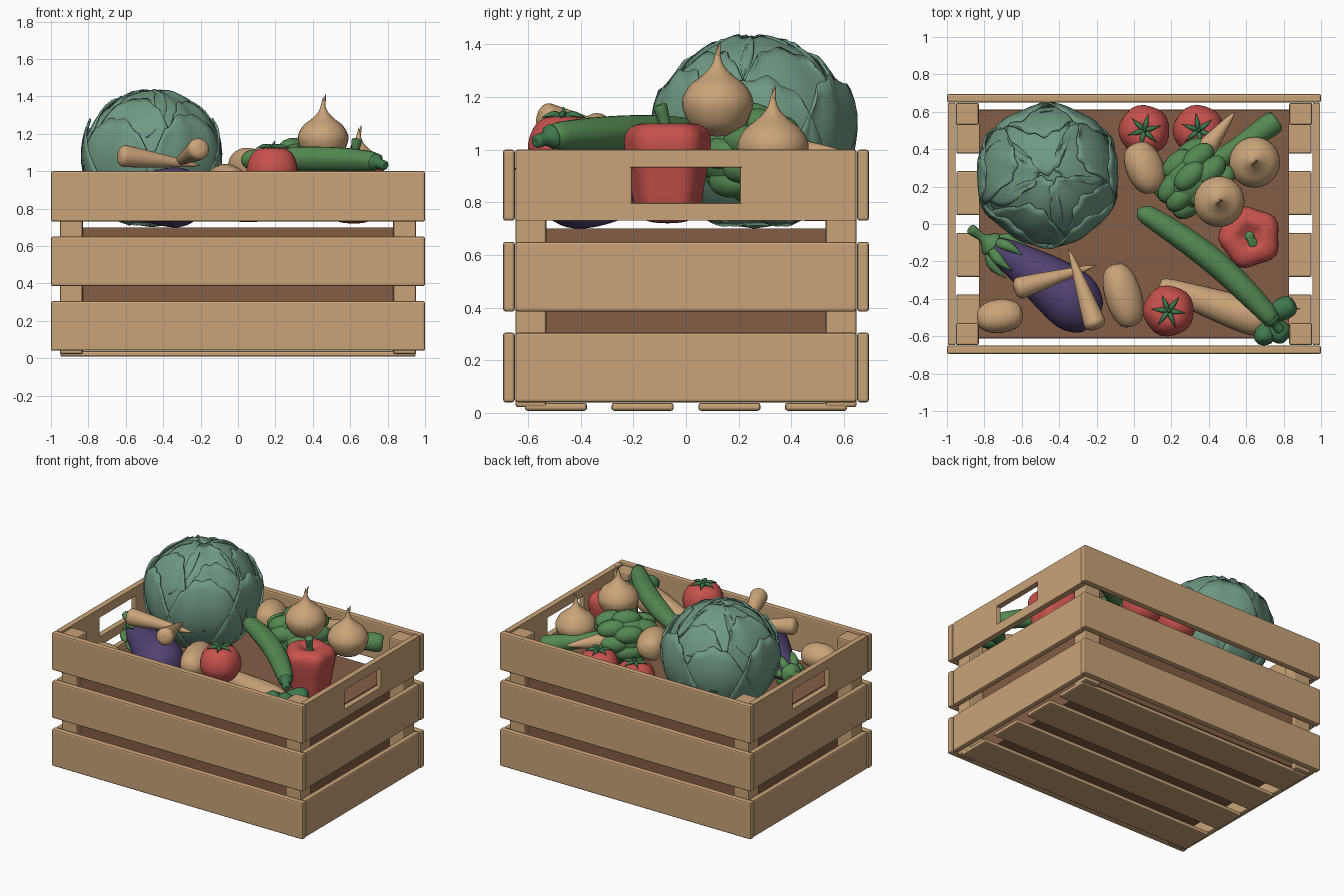
import bpy, bmesh, math, random
from mathutils import Vector, Matrix

random.seed(4)
cube = bpy.data.objects.get("Cube")
if cube:
    bpy.data.objects.remove(cube)


def material(name, rgb):
    m = bpy.data.materials.new(name)
    m.use_nodes = True
    m.diffuse_color = (*rgb, 1)
    bsdf = m.node_tree.nodes["Principled BSDF"]
    bsdf.inputs["Base Color"].default_value = (*rgb, 1)
    bsdf.inputs["Roughness"].default_value = 0.7
    return m


TAN = material("tan", (0.59, 0.37, 0.19))
BROWN = material("brown", (0.23, 0.11, 0.06))
RED = material("red", (0.58, 0.085, 0.075))
GREEN = material("green", (0.09, 0.25, 0.085))
DARK = material("leaf_green", (0.05, 0.19, 0.075))
PALE = material("cabbage_green", (0.16, 0.32, 0.23))
PURPLE = material("purple", (0.085, 0.055, 0.17))


def finish(bm, name, mat, smooth=True):
    bmesh.ops.recalc_face_normals(bm, faces=bm.faces)
    me = bpy.data.meshes.new(name)
    bm.to_mesh(me)
    bm.free()
    me.materials.append(mat)
    for p in me.polygons:
        p.use_smooth = smooth
    ob = bpy.data.objects.new(name, me)
    bpy.context.collection.objects.link(ob)
    return ob


def bevel(ob, width):
    mod = ob.modifiers.new("bevel", "BEVEL")
    mod.width, mod.segments, mod.limit_method = width, 2, "ANGLE"


def box(name, lo, hi, mat=TAN, edge=0.01):
    lo, hi = Vector(lo), Vector(hi)
    bm = bmesh.new()
    bmesh.ops.create_cube(bm, size=1)
    bmesh.ops.scale(bm, vec=hi - lo, verts=bm.verts)
    bmesh.ops.translate(bm, vec=(lo + hi) / 2, verts=bm.verts)
    ob = finish(bm, name, mat, False)
    if edge:
        bevel(ob, edge)
    return ob


def smooth_profile(pts, steps=4):
    """Catmull-Rom through (position, radius) points."""
    p = [Vector(q) for q in pts]
    p = [p[0]] + p + [p[-1]]
    out = []
    for a, b, c, d in zip(p, p[1:], p[2:], p[3:]):
        for i in range(steps):
            s = i / steps
            out.append(0.5 * (2 * b + (c - a) * s + (2 * a - 5 * b + 4 * c - d) * s * s
                              + (3 * b - a - 3 * c + d) * s ** 3))
    return out + [p[-1]]


def lathe(name, mat, profile, base, tip, lobes=0, depth=0, bend=(0, 0, 0), sides=24):
    """Turned body from base to tip; profile is (fraction along, radius)."""
    base, axis = Vector(base), Vector(tip) - Vector(base)
    rot = axis.to_track_quat("Z", "Y")
    bm, rings = bmesh.new(), []
    for t, r in smooth_profile(profile):
        mid = base + axis * t + Vector(bend) * math.sin(math.pi * t)
        if r < 1e-3:
            rings.append([bm.verts.new(mid)] * sides)
            continue
        ring = []
        for i in range(sides):
            a = math.tau * i / sides
            k = r * (1 + depth * math.cos(lobes * a))
            ring.append(bm.verts.new(mid + rot @ Vector((k * math.cos(a), k * math.sin(a), 0))))
        rings.append(ring)
    for lo, hi in zip(rings, rings[1:]):
        for i in range(sides):
            j = (i + 1) % sides
            vs = list(dict.fromkeys((lo[i], lo[j], hi[j], hi[i])))
            if len(vs) > 2:
                bm.faces.new(vs)
    return finish(bm, name, mat)


def rounded(radius, end=1.0):
    """Ball-like profile; a smaller end power gives blunter ends."""
    angles = [math.pi * i / 8 for i in range(9)]
    return [((1 - math.cos(a)) / 2, radius * abs(math.sin(a)) ** end) for a in angles]


def spike(name, mat, base, tip, r, bend=(0, 0, 0)):
    lathe(name, mat, [(0, 0), (0.05, r * 0.7), (0.4, r), (1, 0)], base, tip, bend=bend, sides=8)


# Crate slats, with a hand hole in the top slat at each end
for row, (z0, z1) in enumerate([(0.04, 0.305), (0.385, 0.65), (0.73, 1.0)]):
    for s, side in ((-1, "front"), (1, "back")):
        ys = sorted((s * 0.65, s * 0.695))
        box(f"{side}_slat_{row}", (-1, ys[0], z0), (1, ys[1], z1))
    for s, side in ((-1, "right"), (1, "left")):
        if row < 2:
            xs = sorted((s * 0.955, s * 0.995))
            box(f"{side}_slat_{row}", (xs[0], -0.648, z0), (xs[1], 0.648, z1))
            continue
        bm = bmesh.new()
        corners = ((-1, 0), (1, 0), (1, 1), (-1, 1))
        outer = [bm.verts.new((s * 0.955, a * 0.648, (z0, z1)[b])) for a, b in corners]
        inner = [bm.verts.new((s * 0.955, a * 0.205, (0.797, 0.932)[b])) for a, b in corners]
        for i in range(4):
            j = (i + 1) % 4
            bm.faces.new((outer[i], outer[j], inner[j], inner[i]))
        ext = bmesh.ops.extrude_face_region(bm, geom=bm.faces[:])["geom"]
        bmesh.ops.translate(bm, vec=(s * 0.04, 0, 0),
                            verts=[v for v in ext if isinstance(v, bmesh.types.BMVert)])
        bevel(finish(bm, f"{side}_handle_slat", TAN, False), 0.008)

# Corner posts, floor slats and the inner fill
for sx in (-1, 1):
    for sy in (-1, 1):
        xs, ys = sorted((sx * 0.83, sx * 0.953)), sorted((sy * 0.53, sy * 0.648))
        box("corner_post", (xs[0], ys[0], 0.022), (xs[1], ys[1], 0.99))
for y in (-0.494, -0.165, 0.165, 0.494):
    box("floor_slat", (-0.95, y - 0.118, 0.008), (0.95, y + 0.118, 0.038))
box("inner_fill", (-0.83, -0.61, 0.04), (0.83, 0.61, 0.70), BROWN, 0)

# Cabbage: round heart wrapped in three rings of leaves
HEAD = Vector((-0.46, 0.26, 1.06))
lathe("cabbage_heart", PALE, rounded(0.345), HEAD - Vector((0, 0, 0.36)), HEAD + Vector((0, 0, 0.355)))


def cabbage_leaf(turn, low, high, width, radius, lift):
    bm, n = bmesh.new(), 12
    rot = Matrix.Rotation(turn, 3, "Z")
    grid = []
    for i in range(n + 1):
        v = i / n
        row = []
        for j in range(n + 1):
            u = 2 * j / n - 1
            p = u * width * math.sin(math.pi * (0.2 + 0.66 * v)) ** 0.7
            q = low + (high - low) * v - 0.22 * u * u * v + 0.03 * math.sin(u * 9 + turn) * v
            r = radius * (1 + lift * v ** 3 + 0.02 * u * u + 0.012 * math.sin(7 * u + 3 * turn) * v
                          - 0.012 * math.exp(-40 * u * u))
            d = Vector((math.cos(q) * math.cos(p), math.sin(p), math.sin(q) * math.cos(p)))
            row.append(bm.verts.new(HEAD + rot @ d * r))
        grid.append(row)
    for a, b in zip(grid, grid[1:]):
        for j in range(n):
            bm.faces.new((a[j], a[j + 1], b[j + 1], b[j]))
    ob = finish(bm, "cabbage_leaf", PALE)
    mod = ob.modifiers.new("thickness", "SOLIDIFY")
    mod.thickness, mod.offset = 0.01, 0


for count, low, high, width, radius, lift in (
        (6, -1.25, 0.62, 0.72, 0.366, 0.07), (5, -0.3, 1.02, 0.62, 0.362, 0.035),
        (5, 0.35, 1.5, 0.5, 0.358, 0.035)):
    for k in range(count):
        turn = math.tau * k / count + count * 0.35 + random.uniform(-0.12, 0.12)
        cabbage_leaf(turn, low, high + random.uniform(-0.08, 0.08), width, radius + 0.003 * (k % 2), lift)

# Tomatoes with star calyxes
TOMATO = [(0, 0), (0, 0.05), (0.12, 0.1), (0.45, 0.136), (0.8, 0.115), (0.97, 0.065), (0.93, 0)]
for x, y, top in ((0.055, 0.5, 0.97), (0.345, 0.5, 0.98), (0.185, -0.465, 1.13)):
    lathe("tomato", RED, TOMATO, (x, y, top - 0.24), (x, y, top), 5, 0.02)
    for k in range(6):
        a = math.tau * k / 6 + x * 5
        spike("tomato_leaf", DARK, (x, y, top - 0.01),
              (x + 0.095 * math.cos(a), y + 0.095 * math.sin(a), top - 0.012), 0.013, (0, 0, 0.015))
    spike("tomato_stem", DARK, (x, y, top - 0.02), (x + 0.01, y, top + 0.035), 0.012)

# Bell pepper
lathe("pepper", RED, [(0, 0), (0.02, 0.07), (0.12, 0.115), (0.45, 0.14), (0.8, 0.16), (0.95, 0.14),
                      (1, 0.085), (0.95, 0.04), (0.9, 0)], (0.62, -0.07, 0.72), (0.62, -0.07, 1.1), 5, 0.06, sides=40)
lathe("pepper_stem", GREEN, [(0, 0), (0, 0.045), (0.2, 0.022), (0.9, 0.027), (1, 0.02), (1, 0)],
      (0.62, -0.07, 1.06), (0.635, -0.1, 1.17), sides=12)

# Onions
ONION = [(0, 0), (0.02, 0.045), (0.13, 0.105), (0.36, 0.136), (0.54, 0.11), (0.66, 0.06),
         (0.77, 0.024), (0.9, 0.009), (1, 0)]
for x, y, z in ((0.455, 0.12, 1.05), (0.645, 0.33, 0.885)):
    lathe("onion", TAN, ONION, (x, y, z), (x, y, z + 0.35))
    spike("onion_tip", TAN, (x, y, z + 0.29), (x + 0.015, y + 0.01, z + 0.365), 0.008)

# Potatoes
for name, a, b, r in (("corner_potato", (-0.84, -0.51, 0.83), (-0.595, -0.48, 0.83), 0.09),
                      ("front_potato", (-0.11, -0.215, 0.94), (-0.01, -0.55, 0.94), 0.098),
                      ("back_potato", (0.0, 0.43, 1.02), (0.11, 0.17, 1.03), 0.1)):
    lathe(name, TAN, rounded(r, 0.75), a, b, 3, 0.03)

# Parsnips, thick end first
PARSNIP = [(0, 0), (0.005, 0.03), (0.05, 0.056), (0.15, 0.056), (0.5, 0.037), (0.85, 0.016), (1, 0)]
for a, b in (((-0.64, -0.35, 1.085), (-0.2, -0.22, 1.03)),
             ((-0.2, -0.56, 1.125), (-0.35, -0.13, 1.03)),
             ((0.36, 0.37, 0.99), (0.54, 0.6, 0.99))):
    lathe("parsnip", TAN, PARSNIP, a, b)

# Large root with leafy top
lathe("large_root", TAN, [(0, 0), (0.02, 0.045), (0.3, 0.07), (0.75, 0.095), (0.95, 0.08), (1, 0)],
      (0.14, -0.33, 0.86), (0.72, -0.53, 0.88))
for tip, r in (((0.7, -0.64, 0.96), 0.055), ((0.86, -0.42, 0.94), 0.06), ((0.82, -0.61, 0.95), 0.06)):
    lathe("root_leaf", DARK, [(0, 0), (0.1, 0.03), (0.6, r), (0.92, r * 0.8), (1, 0)],
          (0.69, -0.51, 0.9), tip, sides=10)
spike("root_sprig", TAN, (0.74, -0.48, 0.9), (0.89, -0.45, 0.93), 0.025)

# Zucchini
lathe("zucchini", GREEN, rounded(0.067, 0.4), (0.02, 0.08, 1.06), (0.76, -0.53, 1.05), 6, 0.015, (0.03, 0.03, 0.01))
lathe("zucchini_stem", DARK, [(0, 0), (0, 0.05), (0.4, 0.028), (1, 0.025), (1, 0)],
      (0.735, -0.51, 1.05), (0.785, -0.57, 1.03), sides=8)

# Eggplant with calyx
neck, end = Vector((-0.76, -0.11, 0.86)), Vector((-0.2, -0.52, 0.86))
lathe("eggplant", PURPLE, [(0, 0), (0.03, 0.065), (0.25, 0.1), (0.55, 0.145), (0.78, 0.16),
                           (0.93, 0.115), (0.985, 0.055), (1, 0)], neck, end, bend=(0.01, 0.015, 0))
along = (end - neck).normalized()
side = along.cross(Vector((0, 0, 1)))
lathe("eggplant_stem", GREEN, [(0, 0), (0, 0.028), (0.5, 0.025), (0.85, 0.07), (1, 0)],
      neck - along * 0.14 + Vector((0, 0, 0.05)), neck + along * 0.02, sides=12)
for k in range(6):
    a = math.tau * k / 6
    out = side * math.cos(a) + Vector((0, 0, math.sin(a)))
    spike("eggplant_calyx", GREEN, neck + out * 0.04, neck + along * 0.17 + out * 0.1, 0.03, out * 0.02)

# Artichoke: stalk, heart and rows of overlapping scales
top, foot = Vector((0.2, 0.12, 0.99)), Vector((0.42, 0.33, 0.98))
lathe("artichoke_stalk", GREEN, [(0, 0), (0, 0.055), (0.5, 0.05), (1, 0.062), (1, 0)],
      foot - Vector((0.06, 0.05, 0)), (0.75, 0.545, 0.92), sides=14)
lathe("artichoke_heart", GREEN, rounded(0.165, 0.8), foot, top)
along = (top - foot).normalized()
side = along.cross(Vector((0, 0, 1))).normalized()
for row, (t, r) in enumerate([(0.02, 0.1), (0.36, 0.135), (0.7, 0.1)]):
    for k in range(7):
        a = math.tau * (k + row * 0.5) / 7
        out = side * math.cos(a) + side.cross(along) * math.sin(a)
        c = foot.lerp(top, t) + out * r
        lathe("artichoke_scale", GREEN, rounded(0.062, 0.9),
              c - along * 0.06, c + along * 0.13 + out * (0.03 - 0.03 * row), sides=12)
